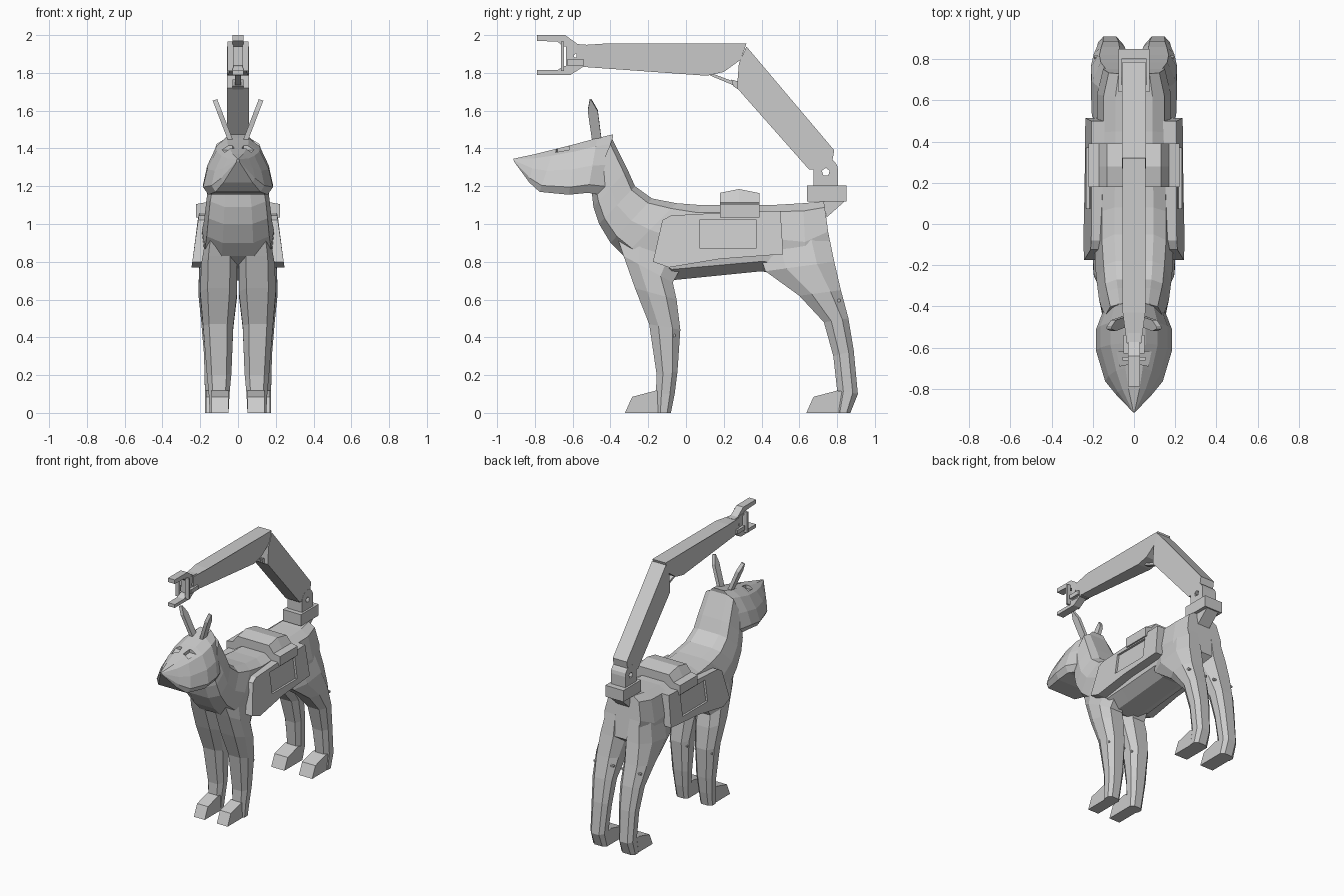
import bpy, bmesh, math
from mathutils import Vector

cube = bpy.data.objects.get("Cube")
if cube:
    bpy.data.objects.remove(cube, do_unlink=True)

grey = bpy.data.materials.new("plain_grey")
grey.use_nodes = True
grey.diffuse_color = (0.6, 0.6, 0.6, 1)
grey.node_tree.nodes["Principled BSDF"].inputs["Base Color"].default_value = (0.6, 0.6, 0.6, 1)


def skin(name, rings):
    """Closed flat-shaded mesh through a list of equal-length rings."""
    bm = bmesh.new()
    loops = [[bm.verts.new(p) for p in ring] for ring in rings]
    n = len(loops[0])
    for a, b in zip(loops, loops[1:]):
        for i in range(n):
            j = (i + 1) % n
            bm.faces.new((a[i], a[j], b[j], b[i]))
    bm.faces.new(loops[0])
    bm.faces.new(loops[-1])
    bmesh.ops.recalc_face_normals(bm, faces=bm.faces)
    mesh = bpy.data.meshes.new(name)
    bm.to_mesh(mesh)
    bm.free()
    mesh.materials.append(grey)
    obj = bpy.data.objects.new(name, mesh)
    bpy.context.collection.objects.link(obj)
    return obj


def loft(name, sections, shape, side=1):
    """Each section: y, z of one edge, y, z of the other, inner x, outer x."""
    rings = []
    for ya, za, yb, zb, xi, xo in sections:
        c, h = (xi + xo) / 2, (xo - xi) / 2
        outline = [(t, w) for t, w in shape] + [(t, -w) for t, w in reversed(shape)]
        rings.append([(side * (c + w * h), ya + (yb - ya) * t, za + (zb - za) * t)
                      for t, w in outline])
    return skin(name, rings)


def prism(name, profile, inner, outer):
    """Side profile spread across x; inner and outer are functions of (y, z)."""
    return skin(name, [[(f(y, z), y, z) for y, z in profile] for f in (inner, outer)])


def slab(name, profile, half):
    return prism(name, profile, lambda y, z: -half, lambda y, z: half)


def rect(y0, y1, z0, z1):
    return [(y0, z0), (y1, z0), (y1, z1), (y0, z1)]


def disc(y, z, r, n=5):
    return [(y + r * math.sin(math.tau * k / n), z + r * math.cos(math.tau * k / n))
            for k in range(n)]


def cut(obj, cutter):
    cutter.hide_render = True
    cutter.hide_viewport = True
    mod = obj.modifiers.new("cut", 'BOOLEAN')
    mod.operation = 'DIFFERENCE'
    mod.solver = 'EXACT'
    mod.object = cutter
    bpy.context.view_layer.update()
    graph = bpy.context.evaluated_depsgraph_get()
    result = bpy.data.meshes.new_from_object(obj.evaluated_get(graph))
    obj.modifiers.clear()
    obj.data = result
    bpy.data.objects.remove(cutter, do_unlink=True)


# Body and neck
BODY = [(0, .5), (.1, .82), (.5, 1), (.85, .92), (1, .45)]
loft("body", [(ya, za, yb, zb, -w, w) for ya, za, yb, zb, w in (
    (-.39, 1.45, -.50, 1.18, .14),
    (-.31, 1.29, -.49, 1.09, .16),
    (-.27, 1.20, -.46, 1.00, .17),
    (-.18, 1.135, -.40, .90, .18),
    (-.05, 1.11, -.33, .83, .19),
    (.08, 1.10, -.10, .70, .19),
    (.22, 1.10, .05, .715, .185),
    (.45, 1.10, .40, .75, .18),
    (.62, 1.11, .64, .70, .18),
    (.73, 1.12, .775, .80, .15))], BODY)

# Head with pointed muzzle
HEAD = [(0, .3), (.15, .62), (.5, .88), (.85, 1), (1, .85)]
head = loft("head", [(ya, za, yb, zb, -w, w) for ya, za, yb, zb, w in (
    (-.915, 1.345, -.91, 1.33, .008),
    (-.80, 1.37, -.83, 1.22, .09),
    (-.70, 1.395, -.775, 1.17, .14),
    (-.58, 1.425, -.62, 1.155, .185),
    (-.47, 1.455, -.52, 1.165, .185),
    (-.385, 1.475, -.43, 1.15, .15))], HEAD)

# Eye sockets
for s in (1, -1):
    eye = [(.02, -.68), (.07, -.69), (.085, -.62), (.03, -.62)]
    cut(head, skin("eye_cutter", [[(s * x, y, 1.38 + lift + (y + .66) * .3) for x, y in eye]
                                  for lift in (0, .1)]))

# Ears
for s, label in ((1, "left"), (-1, "right")):
    ear = []
    for x, z, y0, y1 in ((.035, 1.43, -.495, -.445), (.10, 1.60, -.52, -.467),
                         (.122, 1.657, -.51, -.50)):
        ear.append([(s * (x - .012), y0, z + .004), (s * (x + .012), y0, z - .004),
                    (s * (x + .012), y1, z - .004), (s * (x - .012), y1, z + .004)])
    skin(label + "_ear", ear)

# Legs and feet
LEG = [(0, .6), (.3, 1), (.75, 1), (1, .55)]
FRONT = [(-.36, .92, .02, .85, .03, .175), (-.33, .83, -.07, .69, .005, .195),
         (-.27, .66, -.05, .60, .005, .20), (-.195, .47, -.03, .44, .025, .185),
         (-.155, .20, -.045, .22, .035, .165), (-.16, .10, -.06, .10, .045, .155),
         (-.16, 0, -.08, 0, .05, .15)]
HIND = [(.38, .87, .75, .97, .03, .165), (.42, .75, .785, .80, .01, .205),
        (.60, .62, .82, .65, .025, .21), (.73, .48, .86, .50, .035, .195),
        (.78, .30, .888, .33, .045, .18), (.80, .12, .91, .10, .06, .175),
        (.79, 0, .87, 0, .06, .175)]
for s, label in ((1, "left"), (-1, "right")):
    for part, sections, y, xi, xo in (("front", FRONT, -.16, .05, .14),
                                      ("hind", HIND, .80, .06, .17)):
        loft(f"{label}_{part}_leg", sections, LEG, s)
        toe = [(y + .05, .11), (y, .118), (y - .125, .085), (y - .163, 0), (y + .05, 0)]
        prism(f"{label}_{part}_foot", toe, lambda a, b: s * xi, lambda a, b: s * xo)
    for part, y, z, xi, xo in (("front", -.065, .41, .03, .175), ("hind", .81, .595, .03, .195)):
        prism(f"{label}_{part}_leg_pin", disc(y, z, .01, 6),
              lambda a, b: s * xi, lambda a, b: s * xo)

# Flank panels with a recessed window
PANEL = [(-.175, .80), (-.125, 1.02), (-.08, 1.045), (.2, 1.06), (.50, 1.07),
         (.515, .84), (.18, .815), (-.09, .77)]


def flank(z):
    return .207 + max(0, 1.05 - z) * .14


for s, label in ((1, "left"), (-1, "right")):
    panel = prism(label + "_flank_panel", PANEL,
                  lambda y, z: s * .13, lambda y, z: s * flank(z))
    cut(panel, prism("window_cutter", rect(.075, .37, .87, 1.025),
                     lambda y, z: s * (flank(z) - .015), lambda y, z: s * .35))

# Saddle strap over the back
half = [(.222, 1.035), (.222, 1.105), (.17, 1.115), (.13, 1.155)]
strap = half + [(-x, z) for x, z in reversed(half)]
skin("saddle", [[(x, y, z + (lift if z > 1.15 else 0)) for x, z in strap]
                for y, lift in ((.18, .01), (.28, .03), (.39, .008))])

# Arm mount on the rump
slab("arm_mount_plate", rect(.64, .85, 1.12, 1.205), .075)
slab("arm_mount_wedge", [(.72, 1.13), (.84, 1.12), (.745, 1.035)], .05)
dome = [(.74 - .065 * math.cos(a * math.pi / 8), 1.285 + .065 * math.sin(a * math.pi / 8))
        for a in range(9)]
lug = slab("arm_mount_lug", dome + [(.805, 1.19), (.675, 1.19)], .06)
cut(lug, slab("pivot_cutter", disc(.74, 1.275, .022), .2))

# Upper and lower arm links
slab("upper_arm", [(.32, 1.94), (.785, 1.39), (.775, 1.335), (.72, 1.31), (.69, 1.285),
                   (.65, 1.29), (.27, 1.72), (.28, 1.85)], .058)
prism("forearm", [(-.58, 1.855), (-.52, 1.83), (.11, 1.785), (.20, 1.805), (.29, 1.87),
                  (.32, 1.955), (-.43, 1.955), (-.58, 1.945)],
      lambda y, z: -.055 if y > -.5 else -.035, lambda y, z: .055 if y > -.5 else .035)
slab("elbow_piston_rod", [(.13, 1.80), (.25, 1.755), (.25, 1.735), (.13, 1.785)], .015)
slab("elbow_piston", [(.24, 1.765), (.31, 1.745), (.31, 1.69), (.25, 1.73)], .03)

# Gripper
palm = slab("gripper_palm", [(-.635, 1.835), (-.53, 1.83), (-.53, 1.95), (-.635, 1.955)], .03)
cut(palm, slab("wrist_cutter", disc(-.583, 1.89, .012), .2))
slab("upper_finger", [(-.79, 2.0), (-.79, 1.97), (-.68, 1.965), (-.65, 1.94), (-.57, 1.935),
                      (-.57, 1.95), (-.64, 2.0)], .028)
slab("lower_finger", [(-.79, 1.79), (-.61, 1.79), (-.54, 1.835), (-.57, 1.85), (-.65, 1.835),
                      (-.68, 1.815), (-.79, 1.815)], .028)
for s, label in ((1, "left"), (-1, "right")):
    prism(label + "_gripper_rod", rect(-.662, -.647, 1.81, 1.965),
          lambda y, z: s * .025, lambda y, z: s * .055)
    prism(label + "_wrist_plate", rect(-.63, -.54, 1.84, 1.87),
          lambda y, z: s * .025, lambda y, z: s * .05)
